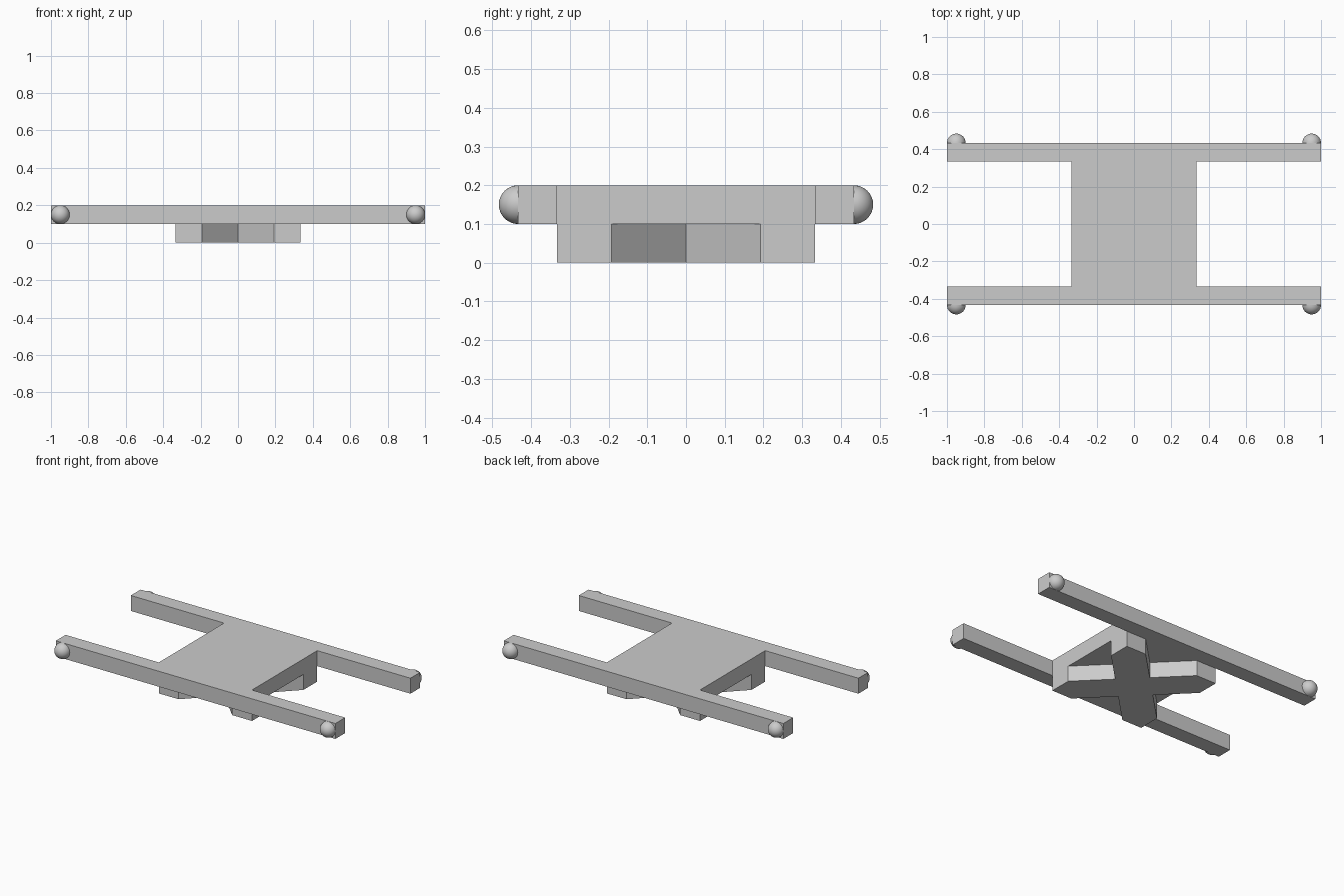
import bpy
import bmesh
from math import radians
from mathutils import Matrix

if "Cube" in bpy.data.objects:
    bpy.data.objects.remove(bpy.data.objects["Cube"], do_unlink=True)

HALF = 1 / 3         # half width of the square deck
BEAM = 0.1           # beam thickness
RIM = HALF + BEAM    # outer face of the beams
NOTCH = HALF - BEAM * 2 ** 0.5   # half width of each notch in the cross

grey = bpy.data.materials.new("light grey")
grey.use_nodes = True
colour = (0.6, 0.6, 0.6, 1)
grey.diffuse_color = colour
grey.node_tree.nodes["Principled BSDF"].inputs["Base Color"].default_value = colour


def finish(name, bm):
    bmesh.ops.recalc_face_normals(bm, faces=bm.faces[:])
    mesh = bpy.data.meshes.new(name)
    bm.to_mesh(mesh)
    bm.free()
    mesh.materials.append(grey)
    obj = bpy.data.objects.new(name, mesh)
    bpy.context.collection.objects.link(obj)
    return obj


def prism(name, outline, bottom, height):
    bm = bmesh.new()
    face = bm.faces.new([bm.verts.new((x, y, bottom)) for x, y in outline])
    top = bmesh.ops.extrude_face_region(bm, geom=[face], use_keep_orig=True)
    moved = [g for g in top["geom"] if isinstance(g, bmesh.types.BMVert)]
    bmesh.ops.translate(bm, verts=moved, vec=(0, 0, height))
    return finish(name, bm)


# H-shaped deck: square platform with a long beam on the front and back
quarter = [(1, RIM), (1, HALF), (HALF, HALF)]
right_half = quarter + [(x, -y) for x, y in reversed(quarter)]
outline = right_half + [(-x, -y) for x, y in right_half]
prism("deck_with_beams", outline, BEAM, BEAM)

# Diagonal cross below the deck, one square-cut arm and notch per quarter turn
side = [(HALF, NOTCH), (HALF, HALF), (NOTCH, HALF), (0, HALF - NOTCH)]
cross = []
for _ in range(4):
    cross += side
    side = [(-y, x) for x, y in side]
prism("cross_base", cross, 0, BEAM)

# Domed buttons on the outer faces at the beam ends
for sx, x_name in ((-1, "right"), (1, "left")):
    for sy, y_name in ((-1, "front"), (1, "back")):
        bm = bmesh.new()
        bmesh.ops.create_uvsphere(bm, u_segments=32, v_segments=16, radius=BEAM / 2,
                                  matrix=Matrix.Rotation(radians(-90 * sy), 4, "X"))
        bmesh.ops.bisect_plane(bm, geom=bm.verts[:] + bm.edges[:] + bm.faces[:],
                               dist=1e-5, plane_co=(0, 0, 0), plane_no=(0, sy, 0),
                               clear_inner=True)
        for face in bm.faces:
            face.smooth = True
        dome = finish(f"{y_name}_{x_name}_dome", bm)
        dome.location = (sx * (1 - BEAM / 2), sy * RIM, BEAM * 1.5)
